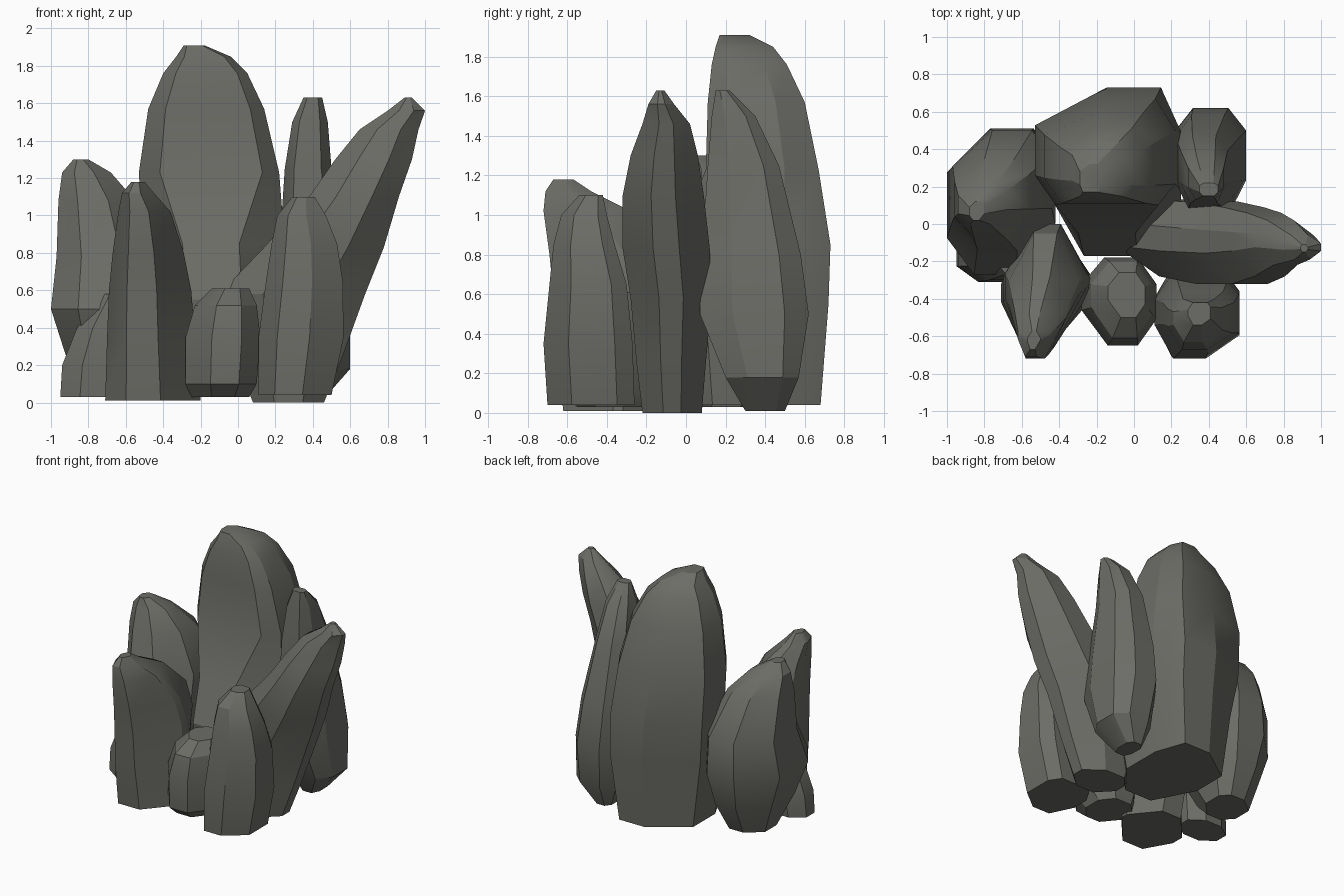
import bpy, bmesh, math

stone = bpy.data.materials.new("dark grey stone")
stone.diffuse_color = (0.15, 0.15, 0.135, 1)


def rock(name, cuts, rings, low_cuts=None, low_z=0.0):
    """Faceted stone lofted through cut-corner rings (z, x0, x1, y0, y1).
    cuts: (x, y) corner fractions for front left, front right, back right, back left."""
    bm = bmesh.new()
    loops = []
    for z, x0, x1, y0, y1 in rings:
        w, d = x1 - x0, y1 - y0
        c = low_cuts if low_cuts and z < low_z else cuts
        (ax, ay), (bx, by), (cx, cy), (dx, dy) = [(u * w, v * d) for u, v in c]
        pts = [(x0, y0 + ay), (x0 + ax, y0), (x1 - bx, y0), (x1, y0 + by),
               (x1, y1 - cy), (x1 - cx, y1), (x0 + dx, y1), (x0, y1 - dy)]
        loops.append([bm.verts.new((x, y, z)) for x, y in pts])
    for a, b in zip(loops, loops[1:]):
        for i in range(8):
            j = (i + 1) % 8
            bm.faces.new((a[i], a[j], b[j], b[i]))
    bm.faces.new(loops[0][::-1])
    bm.faces.new(loops[-1])
    bmesh.ops.recalc_face_normals(bm, faces=bm.faces)
    mesh = bpy.data.meshes.new(name)
    bm.to_mesh(mesh)
    bm.free()
    mesh.materials.append(stone)
    ob = bpy.data.objects.new(name, mesh)
    bpy.context.collection.objects.link(ob)
    bpy.ops.object.select_all(action='DESELECT')
    ob.select_set(True)
    bpy.context.view_layer.objects.active = ob
    bpy.ops.object.shade_smooth_by_angle(angle=math.radians(25))


# Tall central stone: upright upper face, sloping lower face
rock("main_stone", [(.15, .28), (.12, .2), (.14, .3), (.48, .25)], [
    (0.04, -0.40, 0.18, -0.10, 0.68), (0.55, -0.47, 0.25, -0.17, 0.72),
    (0.85, -0.51, 0.25, -0.05, 0.73), (1.23, -0.53, 0.22, 0.10, 0.67),
    (1.57, -0.48, 0.14, 0.11, 0.60), (1.76, -0.40, 0.05, 0.13, 0.51),
    (1.85, -0.33, -0.04, 0.15, 0.44), (1.91, -0.29, -0.18, 0.17, 0.32)],
    [(.28, .4), (.32, .3), (.14, .3), (.48, .25)], 1.0)

# Crystal leaning out to the right
rock("leaning_stone", [(.3, .4), (.3, .35), (.35, .35), (.2, .3)], [
    (0.00, 0.08, 0.46, -0.22, 0.08), (0.25, -0.02, 0.56, -0.25, 0.10),
    (0.58, -0.10, 0.68, -0.28, 0.13), (0.83, 0.14, 0.78, -0.32, 0.12),
    (1.10, 0.38, 0.86, -0.32, 0.09), (1.30, 0.52, 0.93, -0.28, 0.06),
    (1.46, 0.65, 0.965, -0.22, 0.02), (1.56, 0.80, 1.00, -0.19, -0.06),
    (1.63, 0.89, 0.93, -0.15, -0.11)])

# Slim stone at the back right
rock("back_right_stone", [(.2, .3), (.22, .3), (.25, .22), (.25, .22)], [
    (0.01, 0.32, 0.45, 0.30, 0.50), (0.18, 0.26, 0.60, 0.20, 0.57),
    (0.50, 0.22, 0.60, 0.07, 0.62), (0.80, 0.22, 0.57, 0.08, 0.58),
    (1.25, 0.25, 0.50, 0.11, 0.47), (1.50, 0.29, 0.48, 0.13, 0.35),
    (1.63, 0.35, 0.45, 0.15, 0.22)])

# Broad stone at the back left
rock("back_left_stone", [(.25, .25), (.35, .35), (.2, .2), (.4, .3)], [
    (0.03, -0.85, -0.55, 0.02, 0.34), (0.25, -0.92, -0.48, -0.18, 0.45),
    (0.50, -1.00, -0.42, -0.27, 0.51), (0.78, -0.97, -0.44, -0.14, 0.50),
    (1.08, -0.96, -0.55, -0.07, 0.36), (1.23, -0.94, -0.68, 0.00, 0.22),
    (1.30, -0.88, -0.80, 0.02, 0.12)])

# Small stone at the front left
rock("small_left_stone", [(.3, .3)] * 4, [
    (0.03, -0.95, -0.60, -0.30, -0.05), (0.20, -0.94, -0.58, -0.31, -0.03),
    (0.40, -0.86, -0.58, -0.30, -0.05), (0.58, -0.72, -0.60, -0.27, -0.12)])

# Front left stone tipping forwards
rock("front_left_stone", [(.22, .4), (.42, .5), (.32, .4), (.35, .4)], [
    (0.01, -0.71, -0.20, -0.62, -0.12), (0.35, -0.70, -0.23, -0.66, -0.05),
    (0.60, -0.69, -0.25, -0.67, 0.00), (0.80, -0.67, -0.29, -0.69, -0.05),
    (1.02, -0.64, -0.36, -0.72, -0.28), (1.12, -0.62, -0.45, -0.71, -0.48),
    (1.18, -0.57, -0.50, -0.67, -0.57)])

# Low stone in the middle of the front
rock("front_middle_stone", [(.35, .4), (.25, .3), (.25, .3), (.3, .3)], [
    (0.03, -0.25, 0.06, -0.55, -0.22), (0.10, -0.28, 0.10, -0.63, -0.20),
    (0.35, -0.28, 0.12, -0.65, -0.18), (0.52, -0.23, 0.10, -0.61, -0.20),
    (0.61, -0.14, 0.06, -0.50, -0.26)])

# Front right stone
rock("front_right_stone", [(.22, .4), (.4, .28), (.15, .2), (.2, .3)], [
    (0.04, 0.11, 0.50, -0.70, -0.26), (0.35, 0.11, 0.565, -0.72, -0.27),
    (0.65, 0.15, 0.56, -0.69, -0.30), (0.85, 0.18, 0.53, -0.67, -0.36),
    (1.00, 0.21, 0.47, -0.63, -0.40), (1.10, 0.29, 0.41, -0.54, -0.42)])
